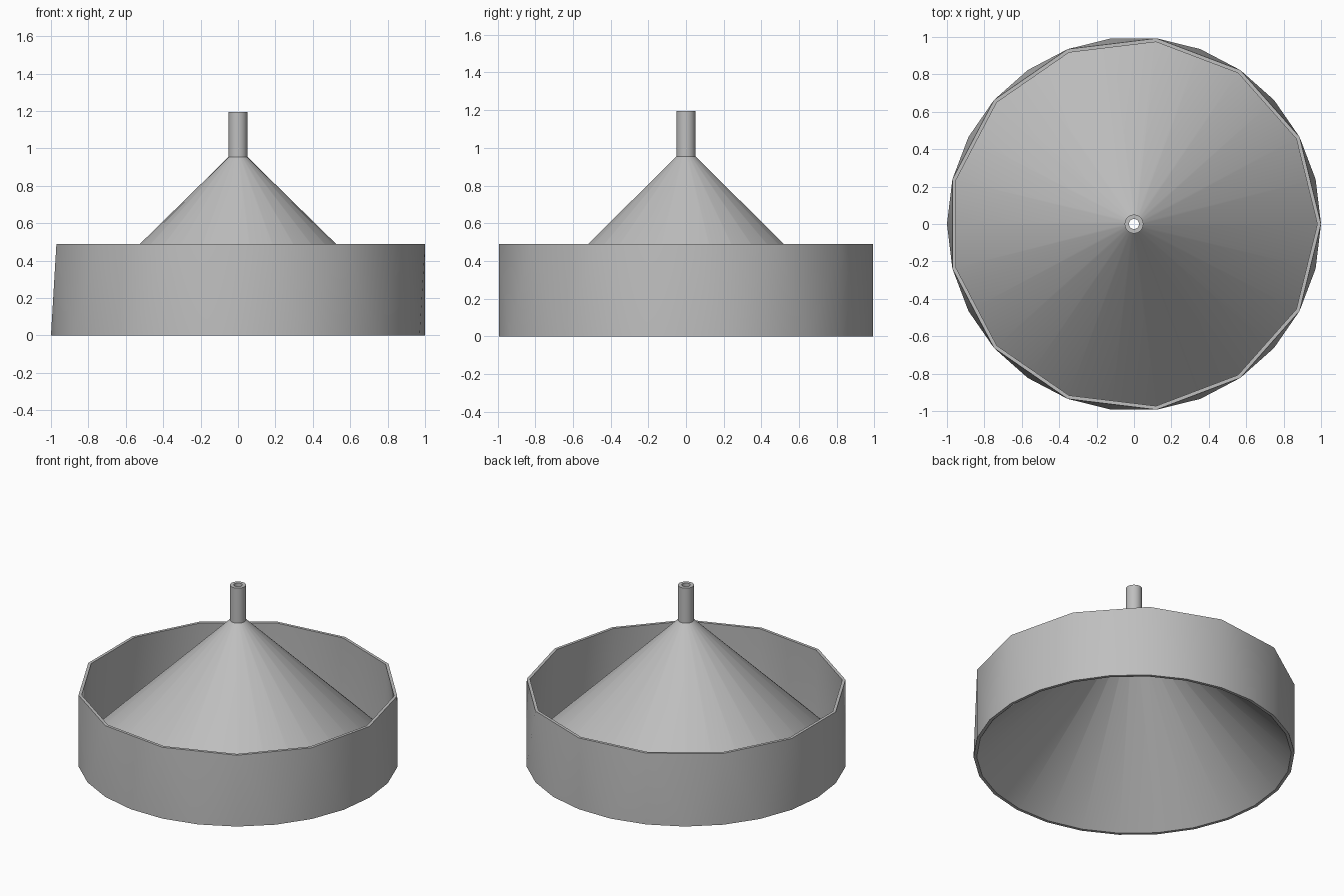
import bpy, bmesh, math

cube = bpy.data.objects.get("Cube")
if cube:
    bpy.data.objects.remove(cube, do_unlink=True)

SIDES = 26
grey = bpy.data.materials.new("plain grey")
grey.use_nodes = True
colour = (0.52, 0.52, 0.52, 1)
grey.diffuse_color = colour
grey.node_tree.nodes["Principled BSDF"].inputs["Base Color"].default_value = colour


def ring(bm, radius, z, count=SIDES):
    step = math.tau / count
    return [bm.verts.new((radius * math.cos(i * step), radius * math.sin(i * step), z))
            for i in range(count)]


def bridge(bm, low, high):
    n = len(low)
    for i in range(n):
        j = (i + 1) % n
        bm.faces.new((low[i], low[j], high[j], high[i]))


def bridge_halved(bm, low, high):
    """Join a ring to one with half as many corners, using triangles."""
    n = len(high)
    for i in range(n):
        a, b, c = low[2 * i], low[2 * i + 1], low[(2 * i + 2) % (2 * n)]
        p, q = high[i], high[(i + 1) % n]
        for face in ((a, b, p), (b, q, p), (b, c, q)):
            bm.faces.new(face)


def finish(bm, name):
    bmesh.ops.recalc_face_normals(bm, faces=bm.faces)
    mesh = bpy.data.meshes.new(name)
    bm.to_mesh(mesh)
    bm.free()
    mesh.materials.append(grey)
    obj = bpy.data.objects.new(name, mesh)
    bpy.context.collection.objects.link(obj)
    bpy.ops.object.select_all(action="DESELECT")
    obj.select_set(True)
    bpy.context.view_layer.objects.active = obj
    bpy.ops.object.shade_smooth_by_angle(angle=math.radians(30))


# Collar wall: many-sided foot, half as many sides at the rim
bm = bmesh.new()
outer_foot, inner_foot = ring(bm, 1, 0), ring(bm, 0.98, 0)
outer_rim, inner_rim = ring(bm, 1, 0.49, SIDES // 2), ring(bm, 0.98, 0.49, SIDES // 2)
bridge_halved(bm, outer_foot, outer_rim)
bridge_halved(bm, inner_foot, inner_rim)
bridge(bm, outer_rim, inner_rim)
bridge(bm, outer_foot, inner_foot)
finish(bm, "collar_wall")

# Hollow cone and spout: closed profile turned around the axis
profile = [(0.98, 0), (0.027, 0.95), (0.027, 1.195),
           (0.05, 1.195), (0.05, 0.955), (0.98, 0.042)]
bm = bmesh.new()
rings = [ring(bm, r, z) for r, z in profile]
for k, low in enumerate(rings):
    bridge(bm, low, rings[(k + 1) % len(rings)])
finish(bm, "funnel_cone_and_spout")
